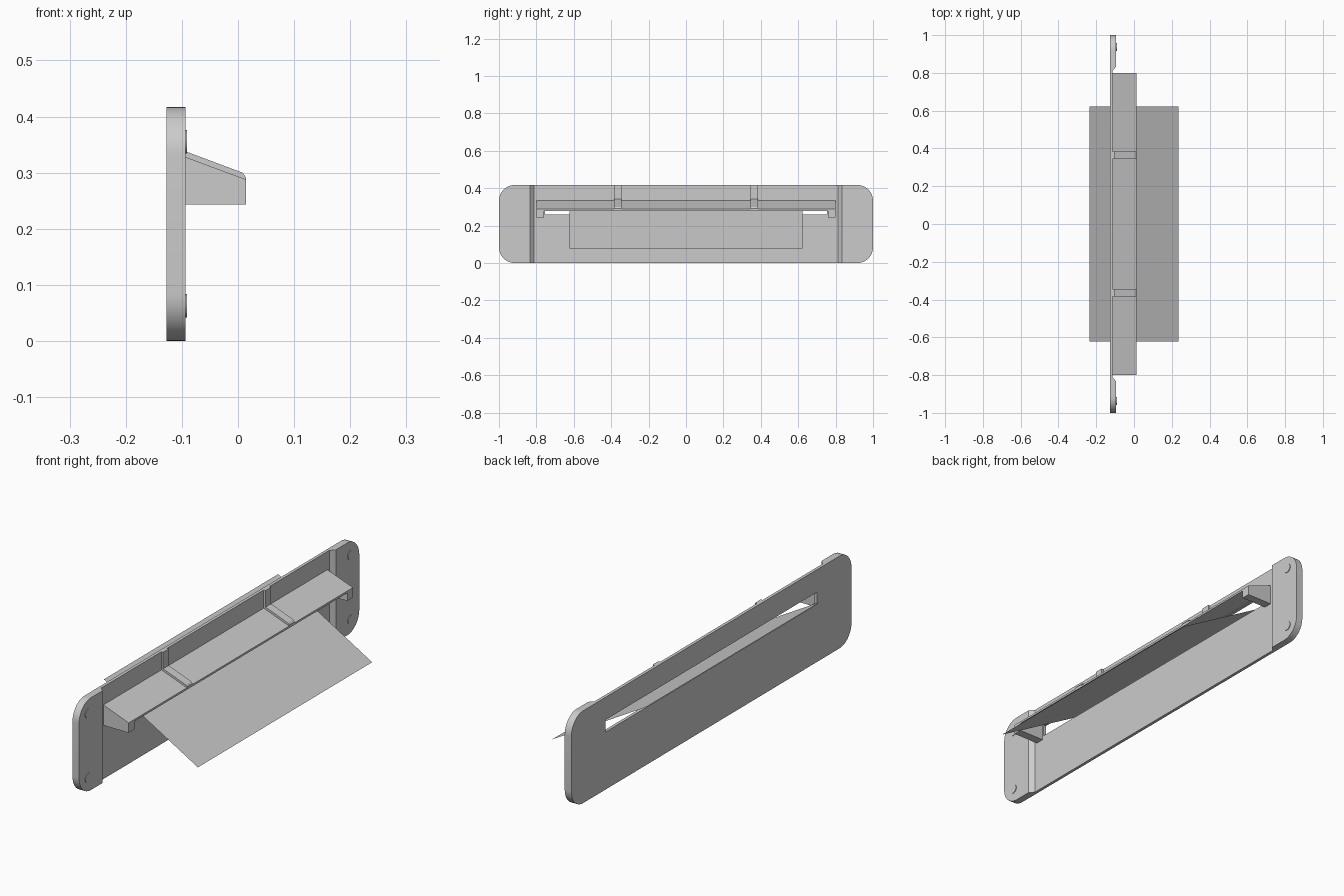
import bpy, bmesh, math
from mathutils import Vector

if "Cube" in bpy.data.objects:
    bpy.data.objects.remove(bpy.data.objects["Cube"])


def prism(name, pts, axis, lo, hi):
    """Extrude a 2D profile along an axis: x -> (y,z), y -> (x,z), z -> (x,y)."""
    place = {'x': lambda a, b, t: (t, a, b),
             'y': lambda a, b, t: (a, t, b),
             'z': lambda a, b, t: (a, b, t)}[axis]
    bm = bmesh.new()
    face = bm.faces.new([bm.verts.new(place(a, b, lo)) for a, b in pts])
    ext = bmesh.ops.extrude_face_region(bm, geom=[face])
    moved = [v for v in ext['geom'] if isinstance(v, bmesh.types.BMVert)]
    bmesh.ops.translate(bm, verts=moved, vec=Vector(place(0, 0, hi - lo)))
    bmesh.ops.recalc_face_normals(bm, faces=bm.faces[:])
    me = bpy.data.meshes.new(name)
    bm.to_mesh(me)
    bm.free()
    ob = bpy.data.objects.new(name, me)
    bpy.context.collection.objects.link(ob)
    return ob


def rect(a0, a1, b0, b1):
    return [(a0, b0), (a1, b0), (a1, b1), (a0, b1)]


def activate(ob):
    bpy.ops.object.select_all(action='DESELECT')
    ob.select_set(True)
    bpy.context.view_layer.objects.active = ob


def cut(ob, cutter):
    mod = ob.modifiers.new("cut", 'BOOLEAN')
    mod.operation = 'DIFFERENCE'
    mod.solver = 'EXACT'
    mod.object = cutter
    cutter.hide_render = True
    activate(ob)
    bpy.ops.object.modifier_apply(modifier=mod.name)
    bpy.data.objects.remove(cutter)


def smooth(ob):
    activate(ob)
    bpy.ops.object.shade_smooth_by_angle(angle=math.radians(30))


BACK, RECESS, FRONT, TIP = -0.127, -0.113, -0.094, 0.014
HEIGHT, RADIUS = 0.417, 0.085

# face plate with rounded corners
outline = []
for k, (cy, cz) in enumerate([(1 - RADIUS, HEIGHT - RADIUS), (RADIUS - 1, HEIGHT - RADIUS),
                              (RADIUS - 1, RADIUS), (1 - RADIUS, RADIUS)]):
    for i in range(13):
        a = math.radians(90 * k + 7.5 * i)
        outline.append((cy + RADIUS * math.cos(a), cz + RADIUS * math.sin(a)))
plate = prism("face_plate", outline, 'x', BACK, FRONT)

# shallow recess with sloped ends, then the through slot
slope = 0.02 / (FRONT - RECESS)
y_out = 0.833 + slope * 0.02
cut(plate, prism("recess_cutter", [(RECESS, -0.813), (FRONT + 0.02, -y_out),
                                   (FRONT + 0.02, y_out), (RECESS, 0.813)], 'z', -0.1, 0.6))
cut(plate, prism("slot_cutter", rect(-0.755, 0.755, 0.26, 0.315), 'x', -0.2, 0))
smooth(plate)

# sloped hood with end cheeks, hollow underneath
hood = prism("hood", [(RECESS, 0.243), (TIP, 0.243), (TIP, 0.288), (RECESS, 0.335)],
             'y', -0.8, 0.8)
cut(hood, prism("hollow_cutter", [(-0.2, 0.2), (0.1, 0.2), (0.1, 0.247),
                                  (TIP, 0.279), (RECESS, 0.318), (-0.2, 0.348)],
                'y', -0.76, 0.76))

# raised ribs running down the plate and over the hood
for n, y in enumerate((-0.365, 0.365)):
    prism(f"rib_{n}", [(RECESS, 0.335), (TIP, 0.288), (TIP, 0.292), (0.008, 0.3),
                       (-0.104, 0.342), (-0.104, HEIGHT), (RECESS, HEIGHT)],
          'y', y - 0.02, y + 0.02)

# screw heads in the four corners
disc = [(0.021 * math.cos(math.tau * i / 24), 0.021 * math.sin(math.tau * i / 24))
        for i in range(24)]
for y in (-0.937, 0.937):
    for z in (0.063, 0.355):
        smooth(prism("screw_head", [(y + a, z + b) for a, b in disc], 'x',
                     FRONT - 0.005, -0.091))

# thin sheet passing through the slot
me = bpy.data.meshes.new("sheet")
me.from_pydata([(-0.235, -0.622, 0.35), (0.235, -0.622, 0.078),
                (0.235, 0.622, 0.078), (-0.235, 0.622, 0.35)], [], [(0, 1, 2, 3)])
bpy.context.collection.objects.link(bpy.data.objects.new("sheet", me))
